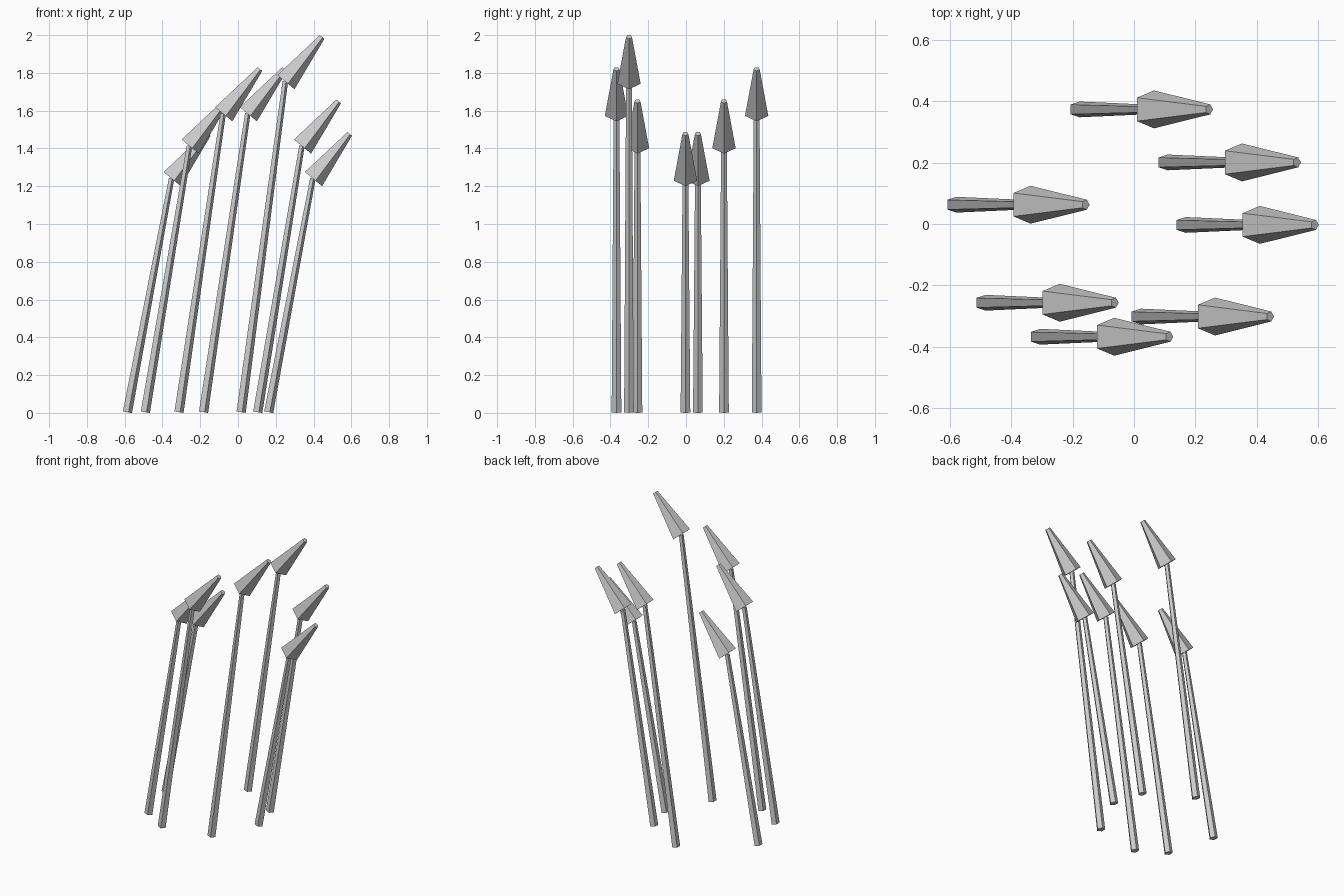
import bpy, bmesh
from math import sin, cos, atan2, pi
from mathutils import Vector

if "Cube" in bpy.data.objects:
    bpy.data.objects.remove(bpy.data.objects["Cube"])

SIDES = 5
LEAN = 0.235               # sideways shift of a stem from foot to head
HEAD = Vector((0.195, 0, 0.236))   # head axis, base to tip


def tapered_rod(name, start, end, r0, r1):
    """Five-sided tapered rod leaning in the xz plane, one ridge facing +x."""
    d = end - start
    tilt = atan2(d.x, d.z)
    side = Vector((cos(tilt), 0, -sin(tilt)))
    bm = bmesh.new()
    rings = []
    for c, r in ((start, r0), (end, r1)):
        rings.append([bm.verts.new(c + r * (cos(a) * side + sin(a) * Vector((0, 1, 0))))
                      for a in (2 * pi * i / SIDES for i in range(SIDES))])
    for i in range(SIDES):
        j = (i + 1) % SIDES
        bm.faces.new((rings[0][i], rings[0][j], rings[1][j], rings[1][i]))
    bm.faces.new(rings[0][::-1])
    bm.faces.new(rings[1])
    bmesh.ops.recalc_face_normals(bm, faces=bm.faces)
    mesh = bpy.data.meshes.new(name)
    bm.to_mesh(mesh)
    bm.free()
    obj = bpy.data.objects.new(name, mesh)
    bpy.context.collection.objects.link(obj)


# foot x, foot y, height of head base
plants = [
    (-0.185, 0.374, 1.585),
    (0.102, 0.201, 1.414),
    (-0.588, 0.063, 1.242),
    (0.160, -0.003, 1.242),
    (-0.493, -0.257, 1.414),
    (0.014, -0.302, 1.755),
    (-0.315, -0.368, 1.585),
]

# Reeds: thin stem plus angled seed head
for n, (x, y, z) in enumerate(plants, 1):
    neck = Vector((x + LEAN, y, z))
    tapered_rod(f"stem_{n}", Vector((x, y, 0.004)), neck, 0.027, 0.016)
    tapered_rod(f"seed_head_{n}", neck, neck + HEAD, 0.065, 0.017)
